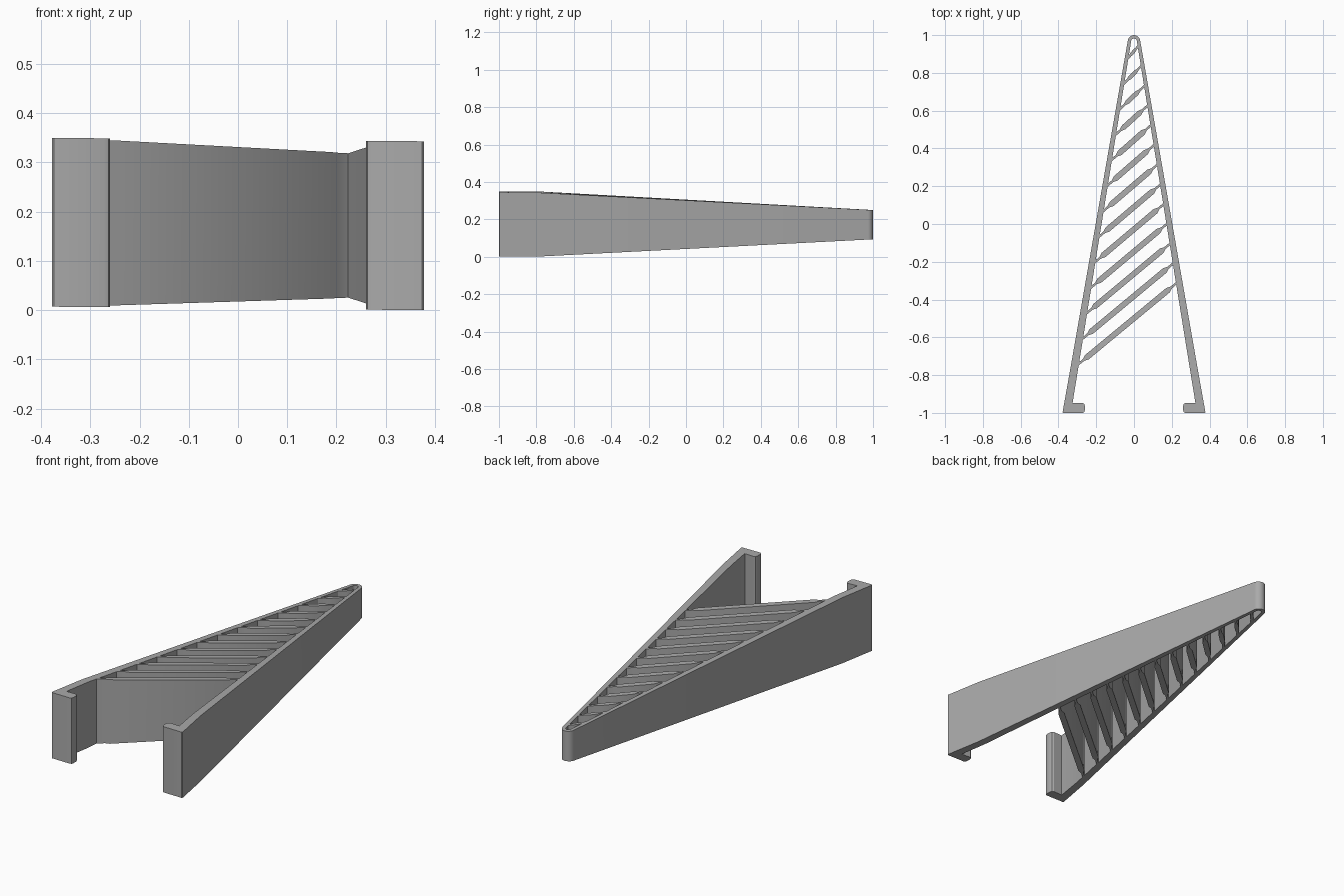
import bpy, bmesh, math
from mathutils import Vector

if "Cube" in bpy.data.objects:
    bpy.data.objects.remove(bpy.data.objects["Cube"])

grey = bpy.data.materials.new("plain grey")
grey.diffuse_color = (0.40, 0.40, 0.40, 1)
grey.use_nodes = True
grey.node_tree.nodes["Principled BSDF"].inputs["Base Color"].default_value = grey.diffuse_color


def bounds(x, y):
    """Bottom and top height: level near the feet, tapering to the tip."""
    t = max(0.0, (y + 0.8) / 1.8)
    tilt = -0.0093 * x
    return 0.0035 + 0.09 * t + tilt, 0.3465 - 0.097 * t + tilt


def strip(name, stations):
    """Solid made from pairs of plan points, raised between the height bounds."""
    bm = bmesh.new()
    rings = []
    for a, b in stations:
        (a0, a1), (b0, b1) = bounds(*a), bounds(*b)
        rings.append([bm.verts.new((p[0], p[1], z))
                      for p, z in ((a, a0), (a, a1), (b, b1), (b, b0))])
    for r, s in zip(rings, rings[1:]):
        for i in range(4):
            j = (i + 1) % 4
            bm.faces.new((r[i], r[j], s[j], s[i]))
    bm.faces.new(rings[0])
    bm.faces.new(rings[-1][::-1])
    bmesh.ops.recalc_face_normals(bm, faces=bm.faces)
    me = bpy.data.meshes.new(name)
    bm.to_mesh(me)
    bm.free()
    me.materials.append(grey)
    ob = bpy.data.objects.new(name, me)
    bpy.context.collection.objects.link(ob)
    bpy.context.view_layer.objects.active = ob
    ob.select_set(True)
    bpy.ops.object.shade_smooth_by_angle(angle=math.radians(30))
    ob.select_set(False)


def inner_x(y):
    return 0.325 - 0.1617 * (y + 0.947)


# Frame: hooked foot, left wall, rounded tip, then the mirrored half
left = [((-0.260, -0.985), (-0.260, -0.962)),
        ((-0.263, -0.996), (-0.264, -0.952)),
        ((-0.272, -1.000), (-0.273, -0.947)),
        ((-0.374, -1.000), (-0.325, -0.949)),
        ((-0.378, -0.996), (-0.325, -0.946)),
        ((-0.343, -0.800), (-inner_x(-0.8), -0.800))]
tip = []
for i in range(13):
    a = math.radians(170 - 160 * i / 12)
    c, s = math.cos(a), math.sin(a)
    tip.append(((0.033 * c, 0.967 + 0.033 * s), (0.015 * c, 0.967 + 0.015 * s)))
right = [((-a[0], a[1]), (-b[0], b[1])) for a, b in reversed(left)]
strip("frame", left + tip + right)

# Slanted ribs with thin flexible necks at both ends
for i in range(13):
    yl, yr = -0.74 + 0.135 * i, -0.315 + 0.1045 * i
    p = Vector((-inner_x(yl), yl))
    q = Vector((inner_x(yr), yr))
    d = (q - p).normalized()
    n = Vector((-d.y, d.x))
    length = (q - p).length
    neck = min(0.055, 0.33 * length)
    thick = min(0.015, 0.006 + 0.035 * length)
    thin = 0.006
    profile = [(-0.012, thin), (neck * 0.6, thin), (neck, thick),
               (length - neck, thick), (length - neck * 0.6, thin),
               (length + 0.012, thin)]
    strip("rib_%02d" % (i + 1),
          [(tuple(p + d * t + n * w), tuple(p + d * t - n * w)) for t, w in profile])
